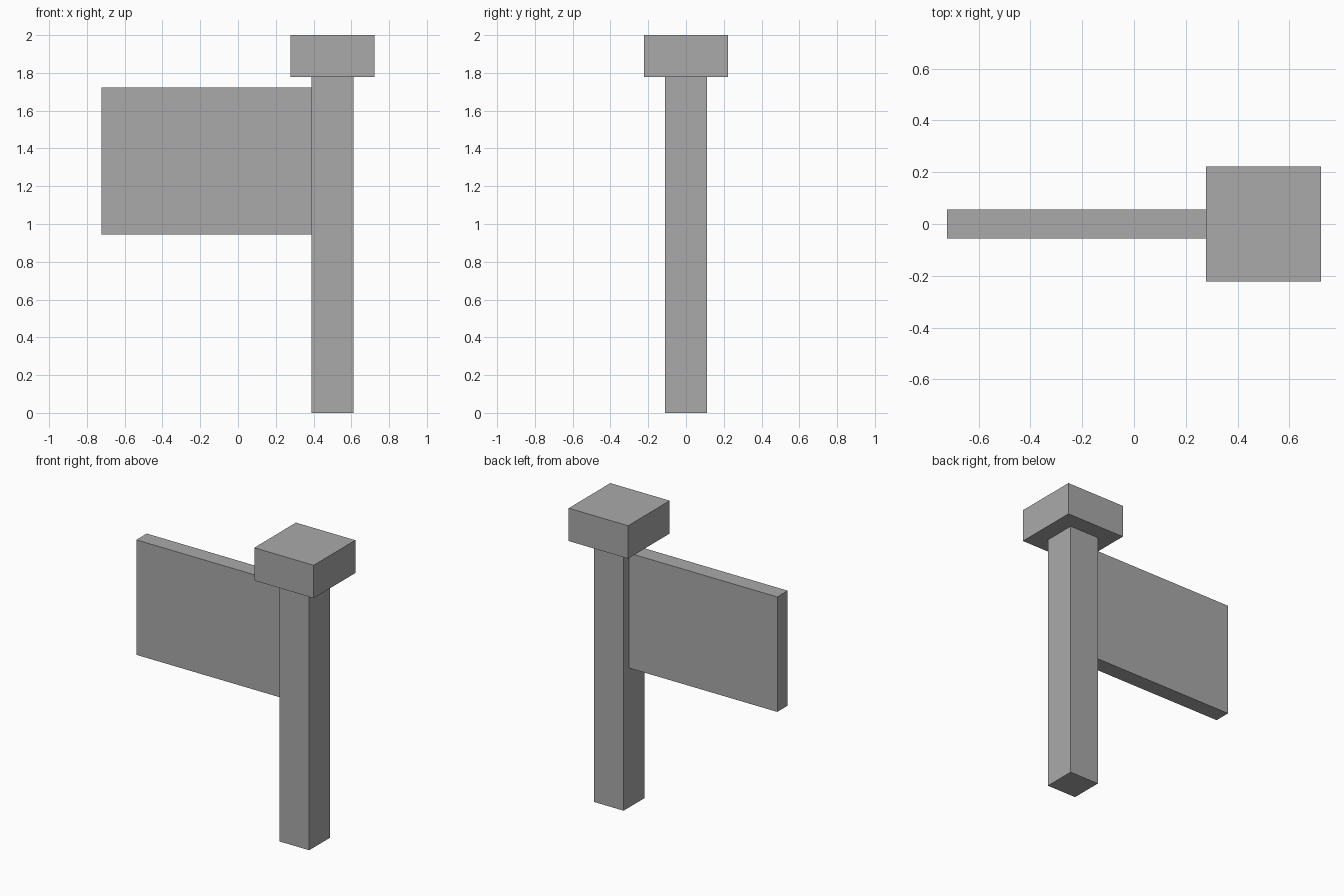
import bpy

# Remove the default cube
cube = bpy.data.objects.get("Cube")
if cube:
    bpy.data.objects.remove(cube, do_unlink=True)

# Single plain grey
grey = bpy.data.materials.new("plain_grey")
grey.use_nodes = True
colour = (0.4, 0.4, 0.4, 1.0)
grey.diffuse_color = colour
grey.node_tree.nodes["Principled BSDF"].inputs["Base Color"].default_value = colour

UNIT = 2 / 9  # post width, which sets every other size
POST_X = 0.5


def box(name, x, z, size):
    """Box centred on x, standing on height z."""
    bpy.ops.mesh.primitive_cube_add(size=1, location=(x, 0, z + size[2] / 2))
    obj = bpy.context.object
    obj.name = name
    obj.scale = size
    bpy.ops.object.transform_apply(location=False, rotation=False, scale=True)
    obj.data.materials.append(grey)
    return obj


# Square post with a wider cap block
box("post", POST_X, 0, (UNIT, UNIT, UNIT * 8))
box("post_cap", POST_X, UNIT * 8, (UNIT * 2, UNIT * 2, UNIT))

# Thin panel reaching out from the side of the post
panel_length = UNIT * 5
panel_x = POST_X - UNIT / 2 - panel_length / 2
box("side_panel", panel_x, UNIT * 4.25, (panel_length, UNIT / 2, UNIT * 3.5))
